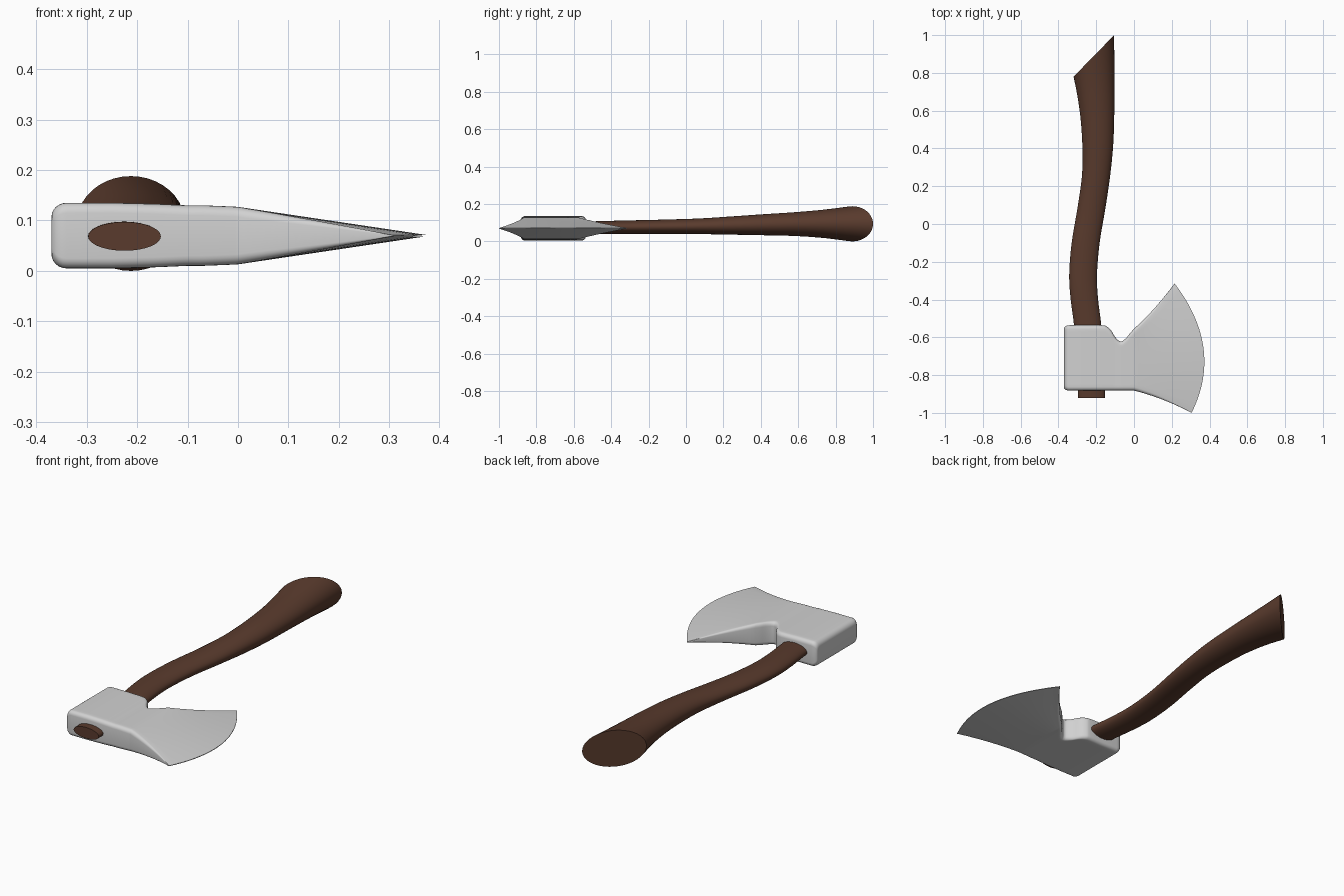
import bpy, bmesh, math

if "Cube" in bpy.data.objects:
    bpy.data.objects.remove(bpy.data.objects["Cube"])


def material(name, rgb):
    m = bpy.data.materials.new(name)
    m.diffuse_color = (*rgb, 1)
    m.use_nodes = True
    m.node_tree.nodes["Principled BSDF"].inputs["Base Color"].default_value = m.diffuse_color
    return m


def spline(rows, steps):
    """Catmull-Rom interpolation through rows of numbers."""
    out = []
    for i in range(len(rows) - 1):
        p0, p1 = rows[max(i - 1, 0)], rows[i]
        p2, p3 = rows[i + 1], rows[min(i + 2, len(rows) - 1)]
        for k in range(steps):
            t = k / steps
            out.append([0.5 * (2 * b + (c - a) * t + (2 * a - 5 * b + 4 * c - d) * t * t
                               + (3 * b - a - 3 * c + d) * t ** 3)
                        for a, b, c, d in zip(p0, p1, p2, p3)])
    out.append(list(rows[-1]))
    return out


def loft(name, rings, mat, angle):
    bm = bmesh.new()
    loops = [[bm.verts.new(p) for p in ring] for ring in rings]
    for a, b in zip(loops, loops[1:]):
        for i in range(len(a)):
            j = (i + 1) % len(a)
            bm.faces.new((a[i], a[j], b[j], b[i]))
    bm.faces.new(loops[0])
    bm.faces.new(loops[-1])
    bmesh.ops.recalc_face_normals(bm, faces=bm.faces)
    me = bpy.data.meshes.new(name)
    bm.to_mesh(me)
    bm.free()
    me.materials.append(mat)
    ob = bpy.data.objects.new(name, me)
    bpy.context.collection.objects.link(ob)
    bpy.ops.object.select_all(action='DESELECT')
    ob.select_set(True)
    bpy.context.view_layer.objects.active = ob
    bpy.ops.object.shade_smooth_by_angle(angle=math.radians(angle))
    return ob


wood = material("brown wood", (0.10, 0.043, 0.026))
steel = material("light steel", (0.64, 0.64, 0.64))

# Handle: elliptical rings (left x, left y, right x, right y, z low, z high)
stations = [
    (-0.297, -0.92, -0.153, -0.92, 0.040, 0.097),
    (-0.300, -0.75, -0.158, -0.75, 0.040, 0.100),
    (-0.317, -0.54, -0.173, -0.54, 0.040, 0.106),
    (-0.335, -0.40, -0.190, -0.40, 0.040, 0.110),
    (-0.343, -0.27, -0.196, -0.27, 0.040, 0.113),
    (-0.330, -0.10, -0.182, -0.10, 0.040, 0.117),
    (-0.300, 0.08, -0.152, 0.08, 0.039, 0.123),
    (-0.276, 0.25, -0.127, 0.25, 0.036, 0.134),
    (-0.273, 0.40, -0.110, 0.42, 0.033, 0.145),
    (-0.282, 0.55, -0.104, 0.61, 0.029, 0.156),
    (-0.300, 0.68, -0.104, 0.80, 0.018, 0.170),
    (-0.320, 0.78, -0.105, 1.00, 0.000, 0.188),
]
rings = []
for xl, yl, xr, yr, z0, z1 in spline(stations, 4):
    ring = []
    for k in range(40):
        a = math.tau * k / 40
        u = 0.5 + 0.5 * math.cos(a)
        ring.append((xl + (xr - xl) * u, yl + (yr - yl) * u,
                     (z0 + z1) / 2 + (z1 - z0) / 2 * math.sin(a)))
    rings.append(ring)
loft("handle", rings, wood, 35)


# Axe head: rounded rectangular sections running from poll to cutting edge
def section(xt, yt, xb, yb, bulge, h, r):
    zc, n, arc = 0.07, 20, 5
    half = (yt - yb) / 2
    pts = []
    for k in range(n + 1):                      # upper face, bottom to top
        pts.append(((half - r) * (2 * k / n - 1), h))
    for k in range(1, arc + 1):                 # rounded shoulder
        a = math.pi / 2 * k / arc
        pts.append((half - r + r * math.sin(a), h - r + r * math.cos(a)))
    pts += [(y, -z) for y, z in reversed(pts[n + 1:])]
    for k in range(n + 1):                      # lower face, top to bottom
        pts.append(((half - r) * (1 - 2 * k / n), -h))
    low = []
    for k in range(1, arc + 1):
        a = math.pi / 2 * k / arc
        low.append((-(half - r + r * math.sin(a)), -(h - r + r * math.cos(a))))
    pts += low + [(y, -z) for y, z in reversed(low)]
    ring = []
    for y, z in pts:
        v = y / half
        x = (xt + xb) / 2 + (xt - xb) / 2 * v + bulge * (1 - v * v)
        ring.append((x, (yt + yb) / 2 + y, zc + z))
    return ring


TOP, BOTTOM = -0.536, -0.882
secs = []
for k in range(7):                              # rounded poll
    a = math.pi / 2 * k / 6
    i = 1 - math.sin(a)
    x = -0.37 + 0.03 * (1 - math.cos(a))
    secs.append(section(x, TOP - 0.015 * i, x, BOTTOM + 0.015 * i, 0,
                        0.065 - 0.028 * i, 0.02))
notch = [(-0.25, TOP, 0.065), (-0.17, TOP, 0.063), (-0.145, -0.542, 0.062),
         (-0.122, -0.562, 0.061), (-0.10, -0.598, 0.060), (-0.072, -0.622, 0.060),
         (-0.045, -0.607, 0.059), (-0.02, -0.577, 0.058), (0.0, -0.555, 0.057)]
for x, y, h in spline(notch, 3):                # eye block and notch
    secs.append(section(x, y, x, BOTTOM, 0, h, 0.02))
for k in range(1, 17):                          # flaring blade
    t = k / 16
    secs.append(section(0.215 * t, -0.555 + 0.24 * t - 0.012 * math.sin(math.pi * t),
                        0.305 * t, BOTTOM - 0.075 * t - 0.043 * t * t,
                        0.108 * t, 0.057 - 0.0555 * t, 0.02 * (1 - t) + 0.0006))
loft("axe_head", secs, steel, 40)
